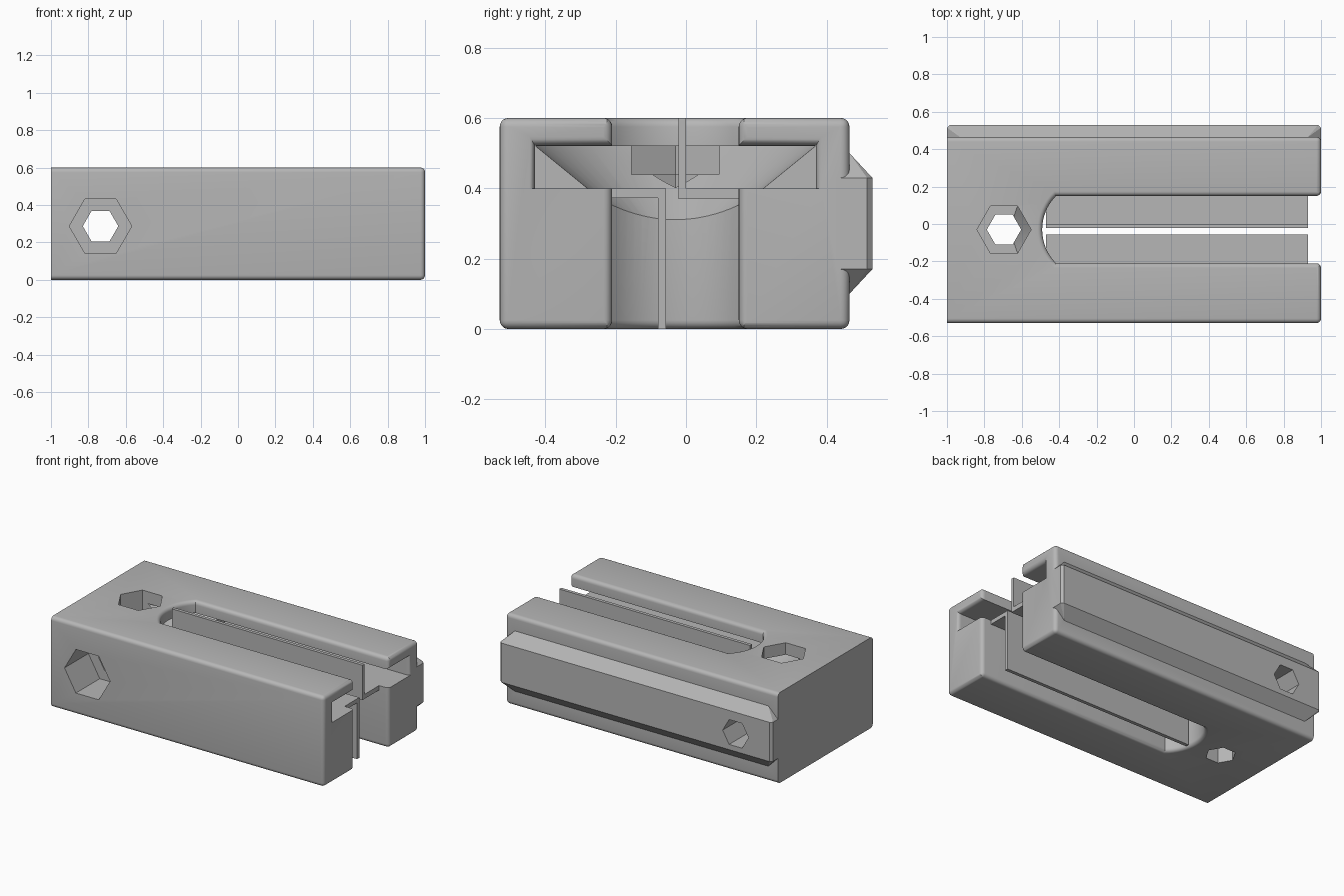
import bpy, bmesh
from math import sin, cos, asin, pi

cube = bpy.data.objects.get("Cube")
if cube:
    bpy.data.objects.remove(cube)

grey = bpy.data.materials.new("light_grey")
grey.use_nodes = True
colour = (0.47, 0.47, 0.47, 1)
grey.diffuse_color = colour
grey.node_tree.nodes["Principled BSDF"].inputs["Base Color"].default_value = colour

MID = -0.03      # slot centre line in y
TOP = 0.6
R = 0.025        # fillet radius
STEPS = [i * pi / 10 for i in range(6)]


def finish(name, bm):
    bmesh.ops.recalc_face_normals(bm, faces=bm.faces)
    mesh = bpy.data.meshes.new(name)
    bm.to_mesh(mesh)
    bm.free()
    mesh.materials.append(grey)
    ob = bpy.data.objects.new(name, mesh)
    bpy.context.collection.objects.link(ob)
    return ob


def loft(name, rings):
    bm = bmesh.new()
    rows = [[bm.verts.new(p) for p in ring] for ring in rings]
    n = len(rows[0])
    for a, b in zip(rows, rows[1:]):
        for i in range(n):
            j = (i + 1) % n
            bm.faces.new((a[i], a[j], b[j], b[i]))
    bm.faces.new(rows[0])
    bm.faces.new(rows[-1])
    return finish(name, bm)


def box(name, x0, x1, y0, y1, z0, z1):
    return loft(name, [[(x, y0, z0), (x, y1, z0), (x, y1, z1), (x, y0, z1)]
                       for x in (x0, x1)])


def boolean(target, tool, operation="DIFFERENCE"):
    tool.hide_render = True
    mod = target.modifiers.new("cut", "BOOLEAN")
    mod.operation, mod.solver, mod.object = operation, "EXACT", tool
    bpy.ops.object.select_all(action="DESELECT")
    bpy.context.view_layer.objects.active = target
    target.select_set(True)
    bpy.ops.object.modifier_apply(modifier=mod.name)
    bpy.data.objects.remove(tool)


# Main block, rounded everywhere except at its left-hand end face
body = box("clamp_body", -1, 1, -0.53, 0.465, 0, TOP)
bm = bmesh.new()
bm.from_mesh(body.data)
edges = [e for e in bm.edges if max(v.co.x for v in e.verts) > 0.9]
bmesh.ops.bevel(bm, geom=edges, offset=R, segments=5, profile=0.5, affect="EDGES")
bm.to_mesh(body.data)
bm.free()

# Dovetail rail on the back, with its ends tapering into the block
bm = bmesh.new()
for s in (-1, 1):
    for t in (-1, 1):
        for x, y, z in ((1, 0.43, 0.13), (1, 0.465, 0.13), (1, 0.515, 0.13),
                        (0.985, 0.53, 0.13), (0.93, 0.465, 0.2), (0.93, 0.43, 0.2)):
            bm.verts.new((s * x, y, 0.3 + t * z))
hull = bmesh.ops.convex_hull(bm, input=bm.verts)
bmesh.ops.delete(bm, geom=list({v for v in hull["geom_interior"] + hull["geom_unused"]
                               if isinstance(v, bmesh.types.BMVert)}), context="VERTS")
boolean(body, finish("rail", bm), "UNION")


# Long slot through the block, with rounded rims and a shallow curved end
def slot_ring(z, grow):
    half, radius = 0.18 + grow, 0.256 + grow
    side = [(1.1, half + R)]
    side += [(1 - R + R * sin(t), half + R * (1 - cos(t))) for t in reversed(STEPS)]
    sweep = asin(half / radius)
    arc = [(-0.235 + radius * cos(a), radius * sin(a))
           for a in (pi - sweep + sweep * i / 8 for i in range(9))]
    upper = side + arc
    pts = upper + [(x, -y) for x, y in reversed(upper[:-1])]
    return [(x, MID + y, z) for x, y in pts]


fillet = [(TOP - R + R * sin(t), R * (1 - cos(t))) for t in STEPS] + [(TOP + 0.05, R)]
levels = [(TOP - z, g) for z, g in reversed(fillet)] + fillet
boolean(body, loft("slot_cutter", [slot_ring(z, g) for z, g in levels]))


# Wide channel under the top lips, flared at the open end
def channel_ring(x, g):
    w = 0.4 + g * 0.6
    return [(x, MID - w, 0.4), (x, MID + w, 0.4),
            (x, MID + w, 0.522 + g), (x, MID - w, 0.522 + g)]


flare = [(1 - R + R * sin(t), R * (1 - cos(t))) for t in STEPS]
boolean(body, loft("channel_cutter",
                   [channel_ring(x, g) for x, g in [(-0.35, 0)] + flare + [(1.1, R)]]))

# Countersunk seat at the closed end
boolean(body, loft("seat_cutter", [
    [(-0.35 + r * cos(i * pi / 24), MID + r * sin(i * pi / 24), z) for i in range(48)]
    for z, r in ((0.31, 0.14), (0.521, 0.399))]))


# Hexagonal bolt holes with wider nut pockets
def hexagon(x, r, place):
    return [place(x + r * cos(i * pi / 3), r * sin(i * pi / 3)) for i in range(6)]


for x, r, start, end, vertical in ((-0.695, 0.092, -0.1, 0.7, True),
                                   (-0.695, 0.145, 0.44, 0.7, True),
                                   (-0.735, 0.095, -0.7, 0.7, False),
                                   (-0.735, 0.167, -0.7, -0.28, False)):
    rings = []
    for d in (start, end):
        if vertical:
            rings.append(hexagon(x, r, lambda u, v: (u, MID + v, d)))
        else:
            rings.append(hexagon(x, r, lambda u, v: (u, d, 0.287 + v)))
    boolean(body, loft("hole_cutter", rings))

bpy.ops.object.shade_smooth_by_angle(angle=0.5)


# Two thin angle strips lying in the slot, one rising and one hanging
def angle_strip(name, profile):
    loft(name, [[(x, y, z) for y, z in profile] for x in (-0.47, 0.93)])


angle_strip("upper_angle_strip", [(-0.022, 0.37), (0.2, 0.37), (0.2, 0.4),
                                  (0, 0.4), (0, TOP), (-0.022, TOP)])
angle_strip("lower_angle_strip", [(-0.057, 0.4), (-0.215, 0.4), (-0.215, 0.373),
                                  (-0.08, 0.373), (-0.08, 0), (-0.057, 0)])
